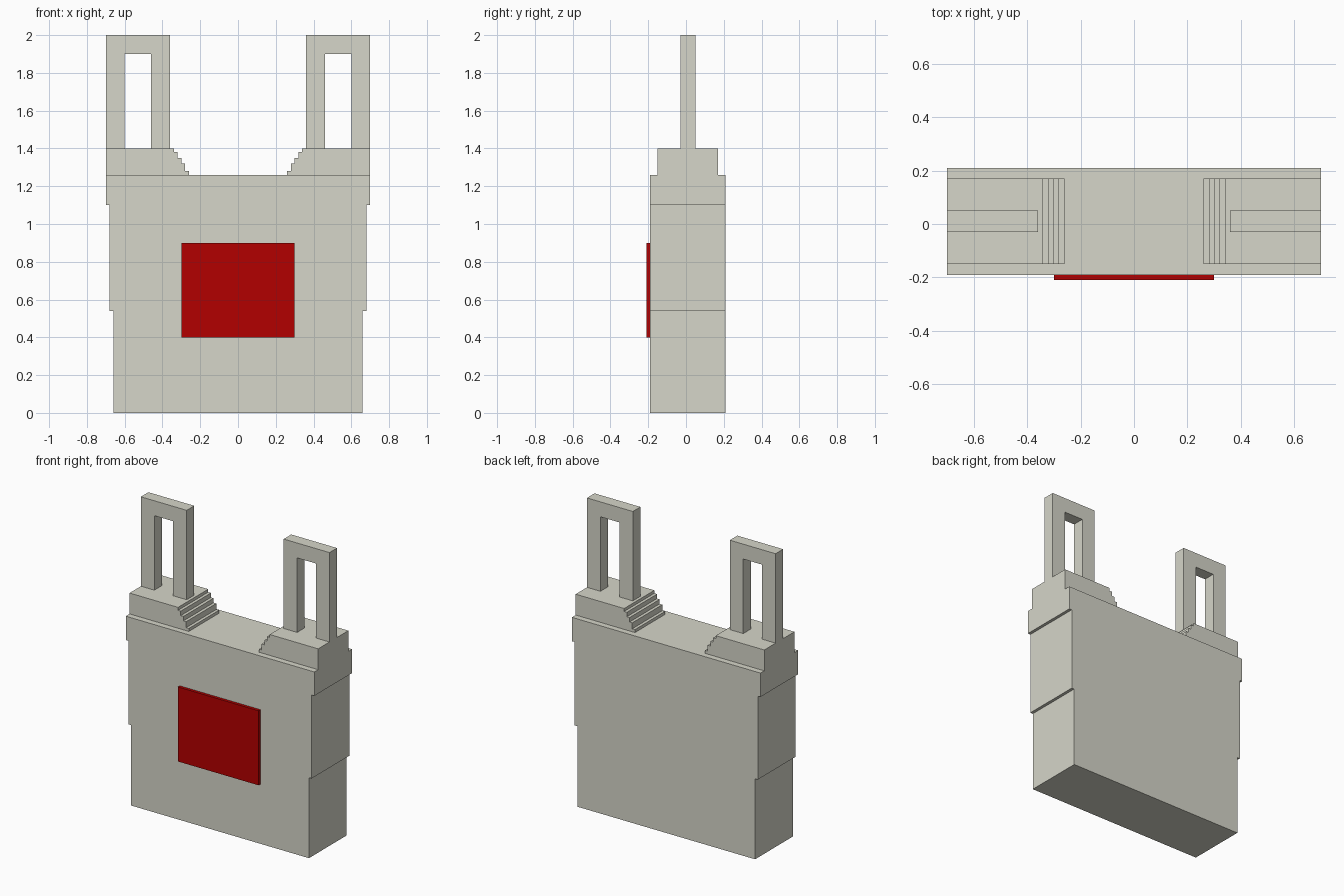
import bpy
import bmesh

cube = bpy.data.objects.get("Cube")
if cube:
    bpy.data.objects.remove(cube, do_unlink=True)


def make_material(name, colour):
    mat = bpy.data.materials.new(name)
    mat.use_nodes = True
    mat.diffuse_color = colour
    mat.node_tree.nodes["Principled BSDF"].inputs["Base Color"].default_value = colour
    return mat


def extrude_profile(name, profile, y_front, y_back, mat):
    """Solid with an x-z outline, running from y_front to y_back."""
    bm = bmesh.new()
    face = bm.faces.new([bm.verts.new((x, y_front, z)) for x, z in profile])
    result = bmesh.ops.extrude_face_region(bm, geom=[face])
    verts = [v for v in result["geom"] if isinstance(v, bmesh.types.BMVert)]
    bmesh.ops.translate(bm, verts=verts, vec=(0, y_back - y_front, 0))
    bmesh.ops.recalc_face_normals(bm, faces=bm.faces)
    mesh = bpy.data.meshes.new(name)
    bm.to_mesh(mesh)
    bm.free()
    mesh.materials.append(mat)
    obj = bpy.data.objects.new(name, mesh)
    bpy.context.collection.objects.link(obj)


def mirrored(profile, side):
    return [(side * x, z) for x, z in profile]


stone = make_material("warm grey", (0.67, 0.67, 0.585, 1))
red = make_material("deep red", (0.45, 0.0, 0.0, 1))

# Main block, widening upward in three tiers
BODY_TOP = 1.26
edge = [(0.66, 0), (0.66, 0.54), (0.68, 0.54), (0.68, 1.10),
        (0.70, 1.10), (0.70, BODY_TOP)]
extrude_profile("body", edge + mirrored(edge[::-1], -1), -0.19, 0.21, stone)

# Red panel on the front
panel = [(-0.30, 0.40), (0.30, 0.40), (0.30, 0.90), (-0.30, 0.90)]
extrude_profile("front_panel", panel, -0.21, -0.19, red)

# Shoulder outline: a flat top with a small staircase on the inner side
SHOULDER_TOP = 1.40
levels = [BODY_TOP, 1.28, 1.32, 1.35, 1.38, SHOULDER_TOP]
shoulder = [(0.70, BODY_TOP)]
for i, (low, high) in enumerate(zip(levels, levels[1:])):
    x = 0.26 + 0.02 * i
    shoulder += [(x, low), (x, high)]
shoulder.append((0.70, SHOULDER_TOP))

# Arch outline: two posts joined by a lintel
arch = [(0.36, SHOULDER_TOP), (0.36, 2.0), (0.70, 2.0), (0.70, SHOULDER_TOP),
        (0.60, SHOULDER_TOP), (0.60, 1.90), (0.46, 1.90), (0.46, SHOULDER_TOP)]

for label, side in (("left", 1), ("right", -1)):
    extrude_profile(label + "_stepped_shoulder", mirrored(shoulder, side), -0.15, 0.17, stone)
    extrude_profile(label + "_arch", mirrored(arch, side), -0.03, 0.05, stone)
